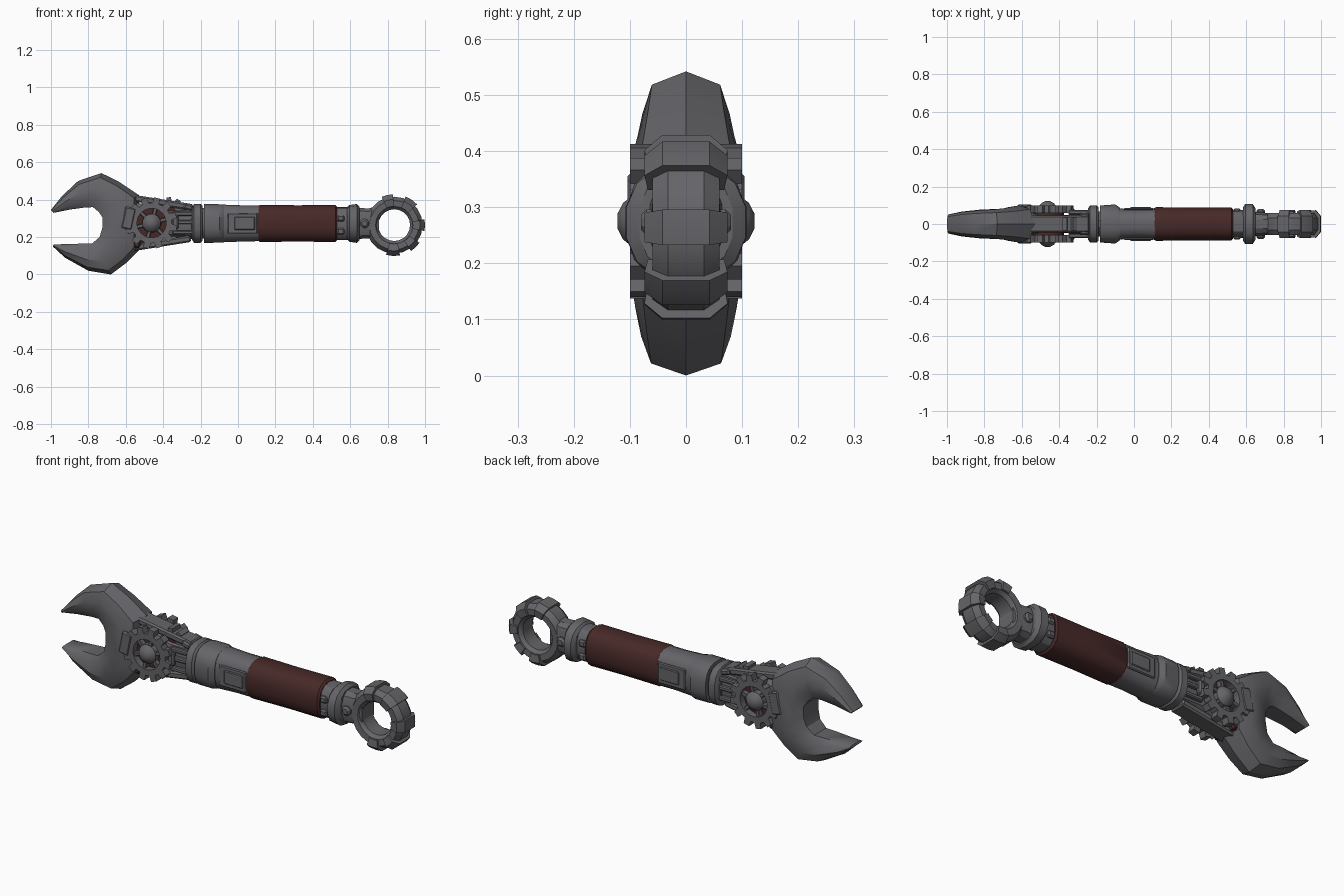
import bpy, bmesh, math
from math import cos, sin, pi, radians
from mathutils import Matrix, Vector

if "Cube" in bpy.data.objects:
    bpy.data.objects.remove(bpy.data.objects["Cube"])


def material(name, rgb):
    m = bpy.data.materials.new(name)
    m.diffuse_color = (*rgb, 1)
    m.use_nodes = True
    m.node_tree.nodes["Principled BSDF"].inputs["Base Color"].default_value = m.diffuse_color
    return m


STEEL = material("dark steel", (0.13, 0.128, 0.14))
RED = material("oxblood leather", (0.062, 0.022, 0.021))
CZ = 0.273  # height of the handle axis


def finish(name, bm, mat):
    bmesh.ops.recalc_face_normals(bm, faces=bm.faces)
    me = bpy.data.meshes.new(name)
    bm.to_mesh(me)
    bm.free()
    me.materials.append(mat)
    ob = bpy.data.objects.new(name, me)
    bpy.context.collection.objects.link(ob)
    bpy.ops.object.select_all(action='DESELECT')
    ob.select_set(True)
    bpy.context.view_layer.objects.active = ob
    bpy.ops.object.shade_smooth_by_angle(angle=radians(32))
    return ob


def loft(name, sections, mat=STEEL, closed=False):
    bm = bmesh.new()
    rings = [[bm.verts.new(p) for p in s] for s in sections]
    n, k = len(rings[0]), len(rings)
    for i in range(k if closed else k - 1):
        a, b = rings[i], rings[(i + 1) % k]
        for j in range(n):
            bm.faces.new((a[j], a[(j + 1) % n], b[(j + 1) % n], b[j]))
    if not closed:
        bm.faces.new(rings[0])
        bm.faces.new(rings[-1])
    return finish(name, bm, mat)


def tube(name, axis, c, stations, n=16, mat=STEEL, power=1.0):
    """Stations are (distance, radius a, radius b); power under 1 squares the section."""
    def sq(v):
        return math.copysign(abs(v) ** power, v)
    secs = []
    for d, ra, rb in stations:
        s = []
        for i in range(n):
            t = 2 * pi * (i + 0.5) / n
            a, b = ra * sq(cos(t)), rb * sq(sin(t))
            off = (d, a, b) if axis == 'x' else (a, d, b)
            s.append(Vector(c) + Vector(off))
        secs.append(s)
    return loft(name, secs, mat)


def box(name, c, size, tilt=0.0, mat=STEEL, bevel=0.008):
    bm = bmesh.new()
    bmesh.ops.create_cube(bm, size=1)
    bmesh.ops.scale(bm, vec=size, verts=bm.verts)
    bmesh.ops.bevel(bm, geom=bm.edges[:], offset=bevel, segments=1, affect='EDGES')
    bmesh.ops.rotate(bm, matrix=Matrix.Rotation(radians(tilt), 3, 'Y'), verts=bm.verts)
    bmesh.ops.translate(bm, vec=c, verts=bm.verts)
    return finish(name, bm, mat)


def around(c, a, prof):
    """Place an (r, y) section at angle a about the y axis."""
    return [(c[0] + r * cos(a), c[1] + y, c[2] + r * sin(a)) for r, y in prof]


def gear(name, c, teeth, r_in, r_root, r_tip, half):
    secs = []
    for i in range(teeth):
        for f, r in ((0, r_root), (0.28, r_root), (0.38, r_tip), (0.82, r_tip), (0.92, r_root)):
            prof = [(r_in, -half), (r, -half), (r, half), (r_in, half)]
            secs.append(around(c, 2 * pi * (i + f) / teeth, prof))
    return loft(name, secs, closed=True)


# Open jaw: (outer x, z, inner x, z, half thickness) swept from upper to lower tip
jaw = [(-1.0, .345, -.985, .33, .05), (-.94, .42, -.90, .347, .063), (-.855, .50, -.82, .358, .072),
       (-.73, .542, -.775, .36, .078), (-.635, .495, -.745, .335, .086), (-.53, .425, -.725, .305, .10),
       (-.53, .13, -.725, .25, .10), (-.60, .06, -.74, .20, .09), (-.68, 0, -.78, .166, .08),
       (-.80, .02, -.83, .165, .078), (-.925, .09, -.92, .163, .066), (-.99, .15, -.985, .16, .052)]
secs = []
for ox, oz, ix, iz, h in jaw:
    prof = [(0, 0), (.13, .78), (.42, 1), (.78, .88), (1, .62)]
    prof += [(t, -y) for t, y in prof[:0:-1]]
    secs.append([(ox + (ix - ox) * t, y * h, oz + (iz - oz) * t) for t, y in prof])
loft("open_jaw", secs)

# Neck behind the gears and its sloping struts
tube("neck", 'x', (0, 0, CZ), [(-.62, .07, .13), (-.5, .055, .105), (-.36, .05, .075), (-.22, .06, .085)], 12, power=.7)
box("upper_strut", (-.41, 0, .385), (.34, .09, .035), 9)
box("lower_strut", (-.42, 0, .165), (.34, .09, .035), -9)
box("upper_spur", (-.265, 0, .36), (.05, .12, .03), 15)

# Gears, the same on both faces
GX, GZ = -.462, .275
for s, side in ((-1, "front"), (1, "back")):
    c = (GX, s * .08, GZ)
    gear(side + "_gear", c, 12, .078, .108, .138, .02)
    tube(side + "_gear_backing", 'y', (GX, s * .055, GZ), [(-.01, .09, .09), (.01, .09, .09)], 20, RED)
    for k in range(6):
        a = k * 60 + 15
        box(f"{side}_gear_spoke_{k}", (GX + .062 * cos(radians(a)), s * .076, GZ + .062 * sin(radians(a))),
            (.055, .03, .02), -a, bevel=.003)
    tube(side + "_gear_hub", 'y', (GX, 0, GZ),
         [(s * .05, .052, .052), (s * .092, .05, .05), (s * .112, .034, .034), (s * .122, .014, .014)], 12)
    # push rods between gear and collar
    for z in (.225, .28, .325):
        box(f"{side}_rod_{z}", (-.29, s * .062, z), (.12, .024, .022), bevel=.005)
    box(side + "_rod_block", (-.335, s * .07, .28), (.035, .03, .075))
    box(side + "_jaw_shoulder", (-.585, s * .093, .30), (.06, .022, .12), 12)
    # handle window plate and its inner slot
    box(side + "_window_plate", (.025, s * .08, CZ), (.16, .012, .11), bevel=.005)
    box(side + "_window_slot", (.035, s * .086, CZ), (.11, .01, .07), bevel=.004)
    # bolt where the ring meets the handle
    tube(side + "_ring_bolt", 'y', (.677, 0, CZ), [(s * .04, .025, .025), (s * .07, .025, .025), (s * .08, .015, .015)], 8)
gear("inner_gear", (-.365, 0, .322), 10, .04, .07, .092, .034)
tube("inner_gear_core", 'y', (-.365, 0, .322), [(-.03, .05, .05), (.03, .05, .05)], 12, RED)
box("red_wedge", (-.55, 0, .168), (.06, .14, .04), 30, RED)

# Handle sections along x: (x, half depth, half height)
H = (0, 0, CZ)
tube("handle_core", 'x', H, [(-.25, .07, .085), (.72, .058, .075)], 12)
tube("neck_collar", 'x', H, [(-.245, .085, .09), (-.235, .1, .105), (-.2, .1, .105), (-.19, .09, .095)], 16, power=.75)
tube("handle_flange", 'x', H, [(-.183, .1, .106), (-.1, .106, .104), (-.075, .088, .102)], 16, power=.75)
tube("handle_body", 'x', H, [(-.08, .084, .102), (.03, .078, .098), (.12, .084, .096)], 16, power=.75)
tube("leather_grip", 'x', H, [(.108, .085, .094), (.118, .091, .1), (.32, .088, .098), (.52, .088, .1), (.53, .08, .09)],
     20, RED, .8)
tube("grip_end_sleeve", 'x', H, [(.525, .074, .088), (.6, .076, .088)], 14, power=.75)
for k, (y, z) in enumerate(((-.07, .30), (-.07, .23), (.07, .30), (.07, .23))):
    box(f"sleeve_lug_{k}", (.55, y, z), (.04, .025, .035))
tube("ring_collar", 'x', H, [(.582, .09, .085), (.595, .11, .098), (.635, .108, .104), (.65, .085, .09)], 14, power=.85)
tube("ring_neck", 'x', H, [(.64, .066, .085), (.70, .062, .082), (.755, .05, .1)], 12, power=.7)

# Closed ring with raised clamps
RC = (.835, 0, .264)
ring = [(.085, .04), (.1, .058), (.132, .06), (.152, .032), (.152, -.032), (.132, -.06), (.1, -.058), (.085, -.04)]
loft("end_ring", [around(RC, 2 * pi * i / 20, ring) for i in range(20)], closed=True)
clamp = [(.1, .068), (.138, .074), (.165, .042), (.165, -.042), (.138, -.074), (.1, -.068)]
for a, w in ((0, 11), (55, 13), (103, 11), (-46, 11), (-92, 13)):
    loft(f"ring_clamp_{a}", [around(RC, radians(a + w * t), clamp) for t in (-1, 0, 1)])
